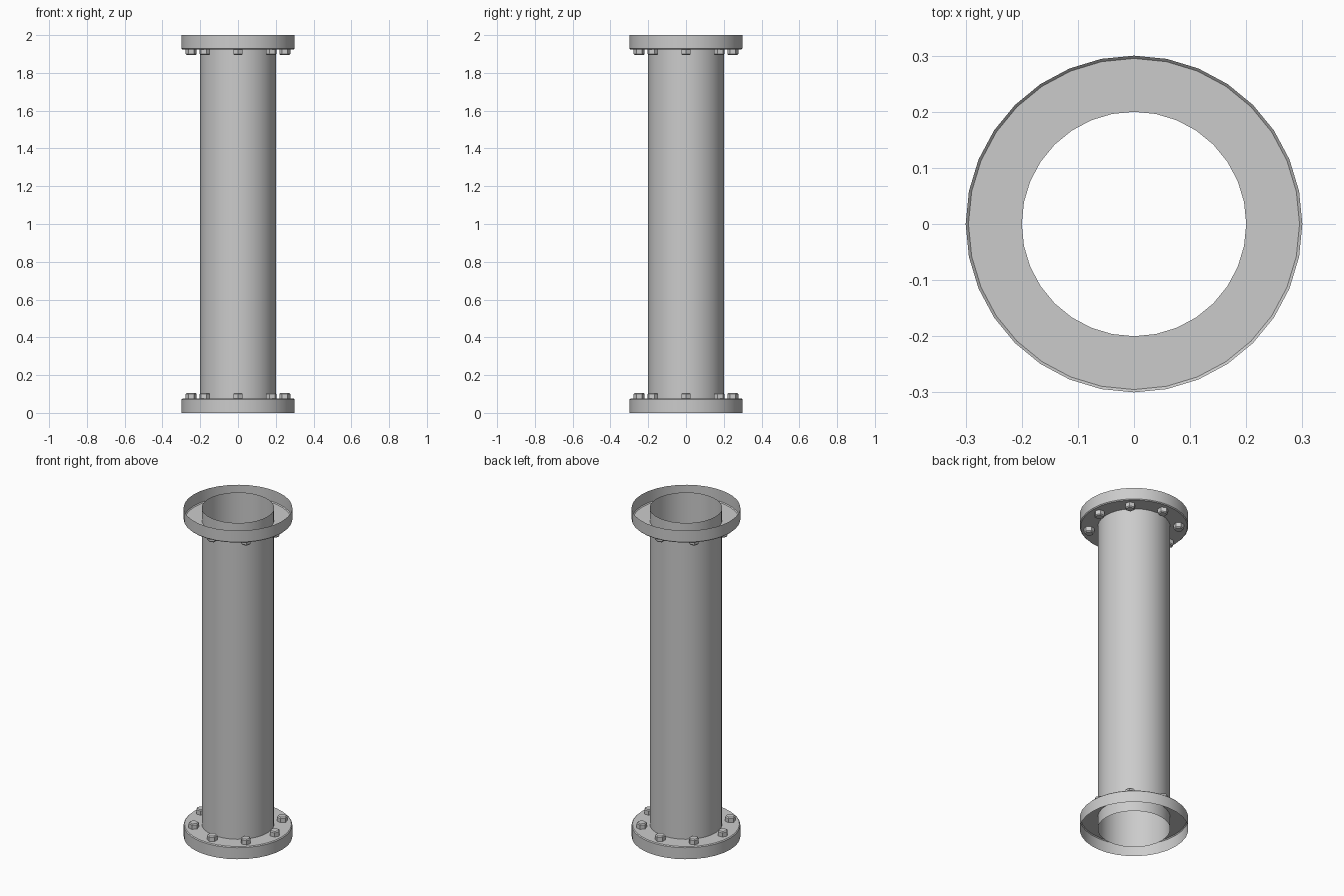
import bpy, bmesh
from math import cos, sin, tau, pi

if "Cube" in bpy.data.objects:
    bpy.data.objects.remove(bpy.data.objects["Cube"])

SIDES = 32


def lathe(name, profile, sides=SIDES, cap=False):
    """Spin (radius, z) points around z into an open surface."""
    bm = bmesh.new()
    rings = [[bm.verts.new((r * cos(tau * i / sides), r * sin(tau * i / sides), z))
              for i in range(sides)] for r, z in profile]
    for a, b in zip(rings, rings[1:]):
        for i in range(sides):
            j = (i + 1) % sides
            bm.faces.new((a[i], a[j], b[j], b[i]))
    if cap:
        bm.faces.new(rings[-1])
    mesh = bpy.data.meshes.new(name)
    bm.to_mesh(mesh)
    bm.free()
    obj = bpy.data.objects.new(name, mesh)
    bpy.context.collection.objects.link(obj)
    return obj


def smooth(obj):
    bpy.ops.object.select_all(action='DESELECT')
    obj.select_set(True)
    bpy.context.view_layer.objects.active = obj
    bpy.ops.object.shade_smooth_by_angle(angle=pi / 6)


# thin open pipe
pipe = lathe("pipe", [(0.2, 0.0), (0.2, 2.0)])
smooth(pipe)

# hollow flange, open toward the pipe end, with a small bevelled shoulder
flange = lathe("bottom_flange", [(0.3, 0.0), (0.3, 0.07), (0.295, 0.075), (0.2, 0.075)])
smooth(flange)

# chamfered hex bolt heads, one corner pointing outward
bolt = lathe("bolt", [(0.029, 0.075), (0.029, 0.1), (0.023, 0.106)], 6, cap=True)
bolt_mesh = bolt.data
bpy.data.objects.remove(bolt)

top = bpy.data.objects.new("top_flange", flange.data)
top.location.z = 2
top.rotation_euler.x = pi
bpy.context.collection.objects.link(top)

# eight bolts on each flange
for end, z, flip in (("bottom", 0, 0), ("top", 2, pi)):
    for i in range(8):
        a = tau * i / 8
        b = bpy.data.objects.new(f"{end}_bolt_{i + 1}", bolt_mesh)
        b.location = (0.248 * cos(a), 0.248 * sin(a), z)
        b.rotation_euler = (flip, 0, a)
        bpy.context.collection.objects.link(b)
